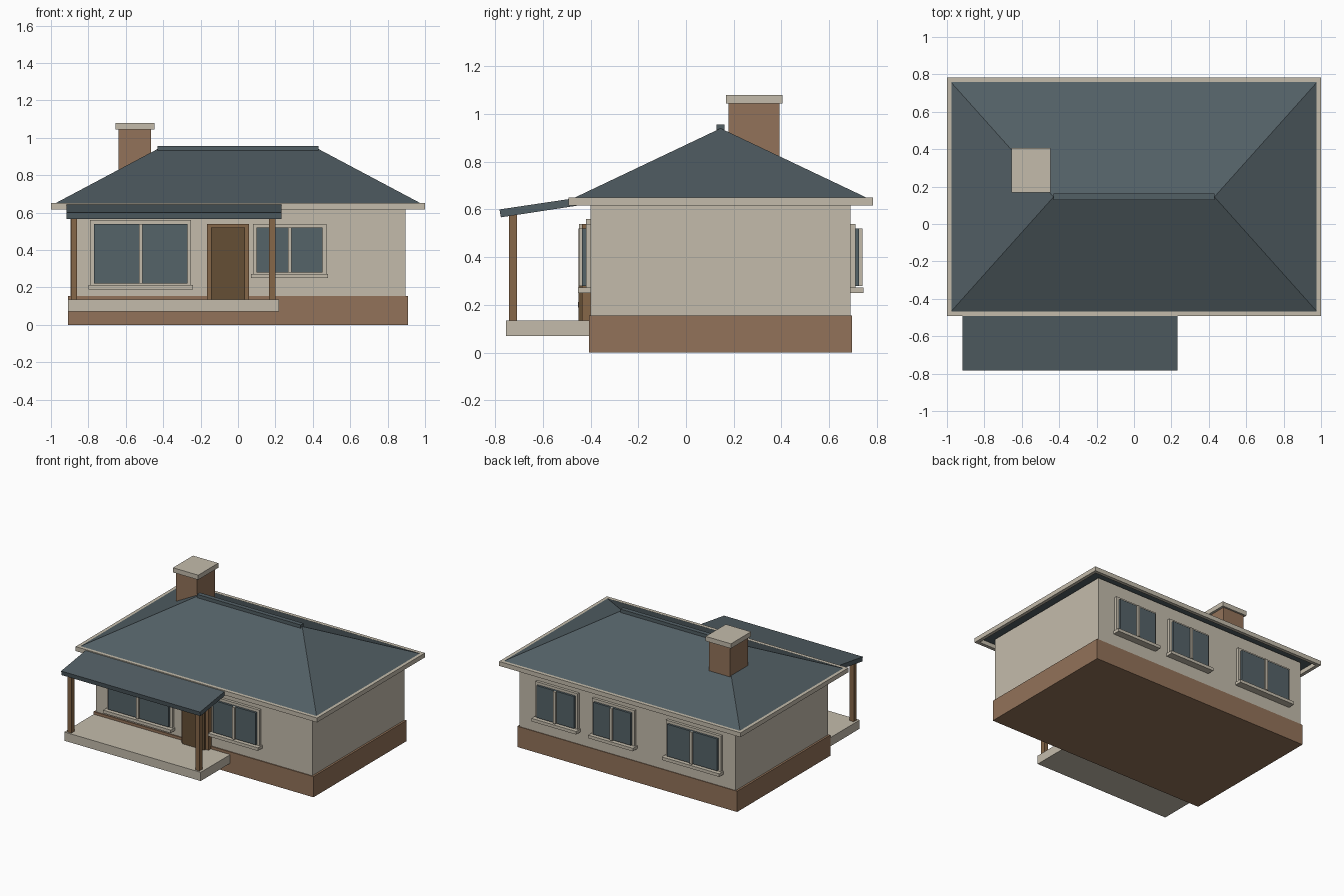
import bpy
import bmesh
from mathutils import Vector

cube = bpy.data.objects.get("Cube")
if cube:
    bpy.data.objects.remove(cube, do_unlink=True)


def material(name, r, g, b):
    m = bpy.data.materials.new(name)
    m.use_nodes = True
    m.diffuse_color = (r, g, b, 1)
    m.node_tree.nodes["Principled BSDF"].inputs["Base Color"].default_value = (r, g, b, 1)
    return m


STONE = material("warm_beige", 0.55, 0.50, 0.41)
BRICK = material("brick_brown", 0.29, 0.17, 0.10)
SLATE = material("slate_roof", 0.085, 0.115, 0.13)
GLASS = material("window_glass", 0.09, 0.125, 0.14)
WOOD = material("timber", 0.24, 0.135, 0.065)
DOOR = material("dark_door", 0.13, 0.078, 0.036)


def finish(name, bm, mat):
    bmesh.ops.recalc_face_normals(bm, faces=bm.faces)
    mesh = bpy.data.meshes.new(name)
    bm.to_mesh(mesh)
    bm.free()
    mesh.materials.append(mat)
    ob = bpy.data.objects.new(name, mesh)
    bpy.context.collection.objects.link(ob)
    return ob


def box(name, x, y, z, mat):
    """Box from (min, max) pairs on each axis."""
    bm = bmesh.new()
    bmesh.ops.create_cube(bm, size=1)
    for v in bm.verts:
        v.co = Vector([(a + b) / 2 + c * abs(b - a) for (a, b), c in zip((x, y, z), v.co)])
    return finish(name, bm, mat)


def prism(name, profile, x0, x1, mat):
    """Side profile of (y, z) points extruded along x."""
    bm = bmesh.new()
    face = bm.faces.new([bm.verts.new((x0, y, z)) for y, z in profile])
    new = bmesh.ops.extrude_face_region(bm, geom=[face])["geom"]
    bmesh.ops.translate(bm, vec=(x1 - x0, 0, 0),
                        verts=[g for g in new if isinstance(g, bmesh.types.BMVert)])
    return finish(name, bm, mat)


MID = 0.145            # depth of the ridge line
FRONT, BACK = -0.40, 0.69

# Main body
box("plinth", (-0.91, 0.91), (FRONT - 0.007, BACK + 0.005), (0, 0.155), BRICK)
box("walls", (-0.895, 0.895), (FRONT, BACK), (0.15, 0.64), STONE)

# Hipped roof: a block whose top narrows to the ridge
bm = bmesh.new()
eave = [bm.verts.new((sx * 0.98, MID + sy * 0.615, 0.648))
        for sx, sy in ((-1, -1), (1, -1), (1, 1), (-1, 1))]
ridge = [bm.verts.new((sx * 0.43, MID, 0.94)) for sx in (-1, 1)]
bm.faces.new(eave)
bm.faces.new((eave[0], eave[1], ridge[1], ridge[0]))
bm.faces.new((eave[2], eave[3], ridge[0], ridge[1]))
bm.faces.new((eave[1], eave[2], ridge[1]))
bm.faces.new((eave[3], eave[0], ridge[0]))
finish("hipped_roof", bm, SLATE)
box("ridge_cap", (-0.43, 0.43), (MID - 0.017, MID + 0.017), (0.925, 0.957), SLATE)

# Fascia boards around the eaves
for side, s in (("left", 1), ("right", -1)):
    box("fascia_" + side, sorted((s * 0.975, s)), (MID - 0.638, MID + 0.638), (0.617, 0.65), STONE)
for side, s in (("back", 1), ("front", -1)):
    box("fascia_" + side, (-0.975, 0.975),
        sorted((MID + s * 0.613, MID + s * 0.638)), (0.617, 0.65), STONE)

# Chimney
box("chimney", (-0.64, -0.465), (0.178, 0.392), (0.70, 1.05), BRICK)
box("chimney_cap", (-0.656, -0.447), (0.168, 0.405), (1.045, 1.08), STONE)

# Porch
box("porch_floor", (-0.91, 0.22), (-0.755, FRONT), (0.07, 0.135), STONE)
for side, x in (("right", -0.877), ("left", 0.183)):
    box("porch_post_" + side, (x - 0.017, x + 0.017), (-0.742, -0.708), (0.13, 0.585), WOOD)
prism("porch_roof", [(-0.782, 0.600), (-0.776, 0.567), (-0.455, 0.616), (-0.46, 0.648)],
      -0.917, 0.233, SLATE)


# Windows and door, layered outwards from the wall
def layer(wall, out, near, far):
    return sorted((wall + out * near, wall + out * far))


def window(name, x0, x1, z0, z1, wall, out):
    mid = (x0 + x1) / 2
    box(name + "_frame", (x0 - 0.02, x1 + 0.02), layer(wall, out, -0.01, 0.02),
        (z0 - 0.02, z1 + 0.02), STONE)
    box(name + "_glass", (x0, x1), layer(wall, out, 0.01, 0.036), (z0, z1), GLASS)
    box(name + "_mullion", (mid - 0.01, mid + 0.01), layer(wall, out, 0.03, 0.049), (z0, z1), STONE)
    box(name + "_sill", (x0 - 0.03, x1 + 0.03), layer(wall, out, -0.01, 0.053),
        (z0 - 0.03, z0 - 0.007), STONE)


window("front_large_window", -0.77, -0.27, 0.22, 0.54, FRONT, -1)
window("front_small_window", 0.10, 0.452, 0.28, 0.52, FRONT, -1)
for name, x0, x1 in (("left", 0.42, 0.73), ("middle", -0.05, 0.26), ("right", -0.765, -0.35)):
    window("back_" + name + "_window", x0, x1, 0.28, 0.52, BACK, 1)

box("door_frame", (-0.165, 0.06), layer(FRONT, -1, -0.01, 0.035), (0.13, 0.54), WOOD)
box("door", (-0.145, 0.037), layer(FRONT, -1, 0.02, 0.05), (0.132, 0.52), DOOR)
